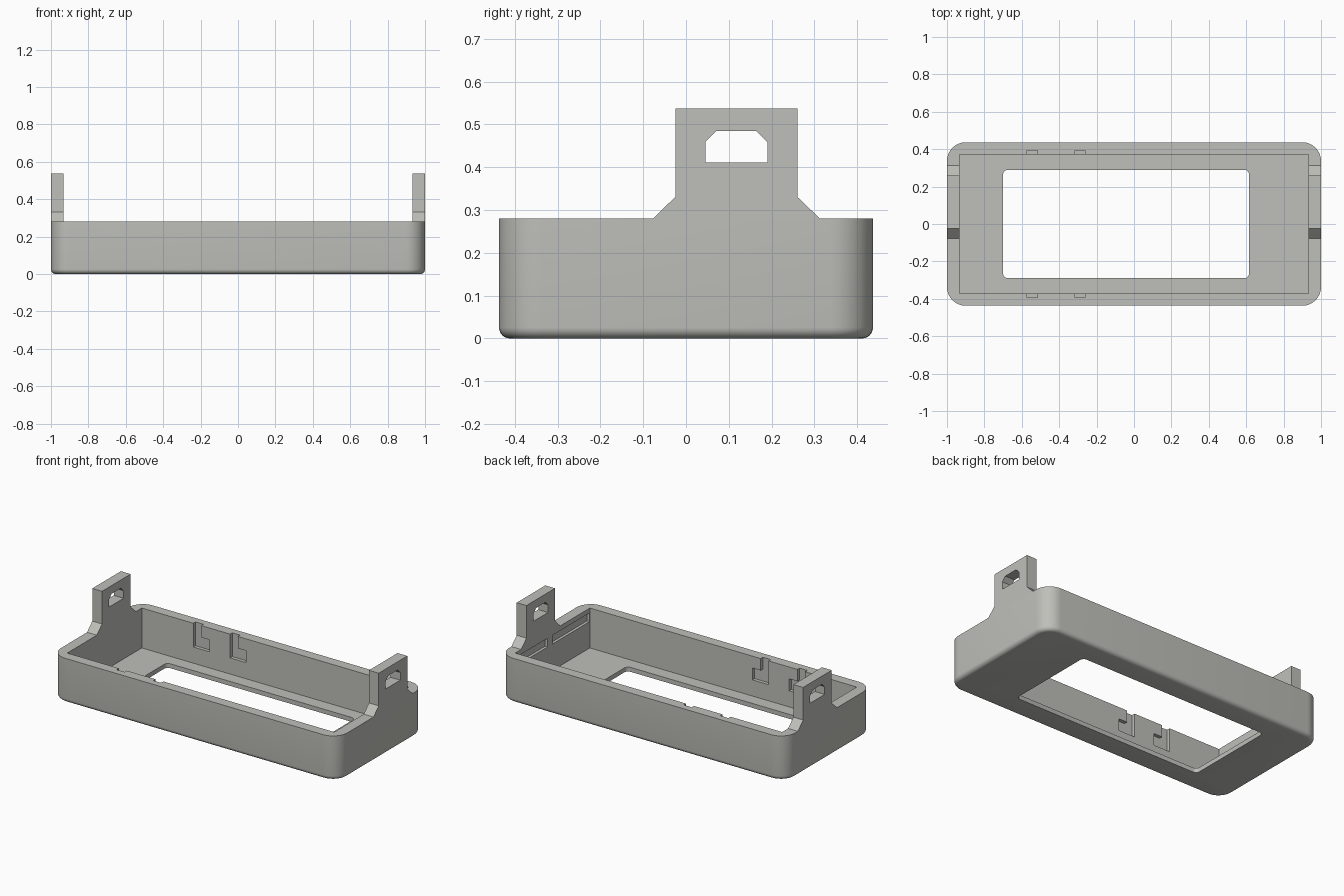
import bpy, bmesh, math

if "Cube" in bpy.data.objects:
    bpy.data.objects.remove(bpy.data.objects["Cube"])

grey = bpy.data.materials.new("warm light grey")
grey.diffuse_color = (0.52, 0.52, 0.49, 1)
grey.use_nodes = True
grey.node_tree.nodes["Principled BSDF"].inputs["Base Color"].default_value = grey.diffuse_color

HX, HY, H = 1.0, 0.437, 0.28      # outer half sizes and wall height
IX, IY, FLOOR = 0.932, 0.372, 0.028  # cavity half sizes and floor thickness


def rounded_rect(x0, x1, y0, y1, r, n=8):
    pts = []
    for cx, cy, a0 in ((x1 - r, y1 - r, 0), (x0 + r, y1 - r, 90),
                       (x0 + r, y0 + r, 180), (x1 - r, y0 + r, 270)):
        for i in range(n + 1):
            a = math.radians(a0 + 90 * i / n)
            pts.append((cx + r * math.cos(a), cy + r * math.sin(a)))
    return pts


def loft(name, rings):
    """Solid through equal-length closed rings, capped at both ends."""
    bm = bmesh.new()
    loops = [[bm.verts.new(p) for p in ring] for ring in rings]
    n = len(loops[0])
    for a, b in zip(loops, loops[1:]):
        for i in range(n):
            bm.faces.new((a[i], a[(i + 1) % n], b[(i + 1) % n], b[i]))
    bm.faces.new(loops[0])
    bm.faces.new(loops[-1])
    bmesh.ops.recalc_face_normals(bm, faces=bm.faces)
    me = bpy.data.meshes.new(name)
    bm.to_mesh(me)
    bm.free()
    ob = bpy.data.objects.new(name, me)
    bpy.context.collection.objects.link(ob)
    me.materials.append(grey)
    return ob


def box(name, x0, x1, y0, y1, z0, z1):
    base = ((x0, y0), (x1, y0), (x1, y1), (x0, y1))
    return loft(name, [[(x, y, z) for x, y in base] for z in (z0, z1)])


def cut(ob, cutter):
    mod = ob.modifiers.new("cut", 'BOOLEAN')
    mod.operation, mod.solver, mod.object = 'DIFFERENCE', 'EXACT', cutter
    bpy.context.view_layer.objects.active = ob
    bpy.ops.object.modifier_apply(modifier=mod.name)
    bpy.data.objects.remove(cutter)


# Tray body: rounded corners with a filleted bottom edge
R, F = 0.1, 0.026
rings = []
for i in range(7):
    a = math.radians(90 * i / 6)
    d, z = F * (1 - math.sin(a)), F * (1 - math.cos(a))
    rings.append([(x, y, z) for x, y in
                  rounded_rect(-HX + d, HX - d, -HY + d, HY - d, R - d)])
rings.append([(x, y, H) for x, y in rounded_rect(-HX, HX, -HY, HY, R)])
tray = loft("tray", rings)

# Cavity and floor window
cut(tray, box("cavity_cutter", -IX, IX, -IY, IY, FLOOR, H + 0.1))
window = rounded_rect(-0.7, 0.615, -0.29, 0.29, 0.025, 5)
cut(tray, loft("window_cutter", [[(x, y, z) for x, y in window] for z in (-0.1, 0.1)]))

# L-shaped latch slots in both long walls
for x in (-0.572, -0.316):
    for s in (-1, 1):
        y0, y1 = sorted((s * (IY - 0.02), s * (IY + 0.022)))
        cut(tray, box("slot_cutter", x, x + 0.055, y0, y1, 0.13, H + 0.1))
        cut(tray, box("pocket_cutter", x + 0.03, x + 0.112, y0, y1, 0.13, 0.205))

# Shallow groove inside the right end wall, broken by a small stop
for y0, y1 in ((-IY + 0.002, 0.0), (0.05, IY - 0.002)):
    cut(tray, box("groove_cutter", IX - 0.02, IX + 0.018, y0, y1, 0.195, 0.25))

# Mounting tabs with a chamfered hole, standing on the end walls
tab_profile = ((-0.077, H), (0.313, H), (0.26, 0.331), (0.26, 0.537),
               (-0.025, 0.537), (-0.025, 0.331))
hole_profile = ((0.045, 0.411), (0.19, 0.411), (0.19, 0.459), (0.164, 0.485),
                (0.071, 0.485), (0.045, 0.459))
parts = [tray]
for side, s in (("left", -1), ("right", 1)):
    tab = loft(side + "_tab", [[(s * x, y, z) for y, z in tab_profile] for x in (IX, HX)])
    cut(tab, loft("hole_cutter", [[(s * x, y, z) for y, z in hole_profile]
                                  for x in (IX - 0.1, HX + 0.1)]))
    parts.append(tab)

# Smooth the rounded edges, keep the rest crisp
for ob in parts:
    bpy.ops.object.select_all(action='DESELECT')
    ob.select_set(True)
    bpy.context.view_layer.objects.active = ob
    bpy.ops.object.shade_smooth_by_angle(angle=math.radians(30))
